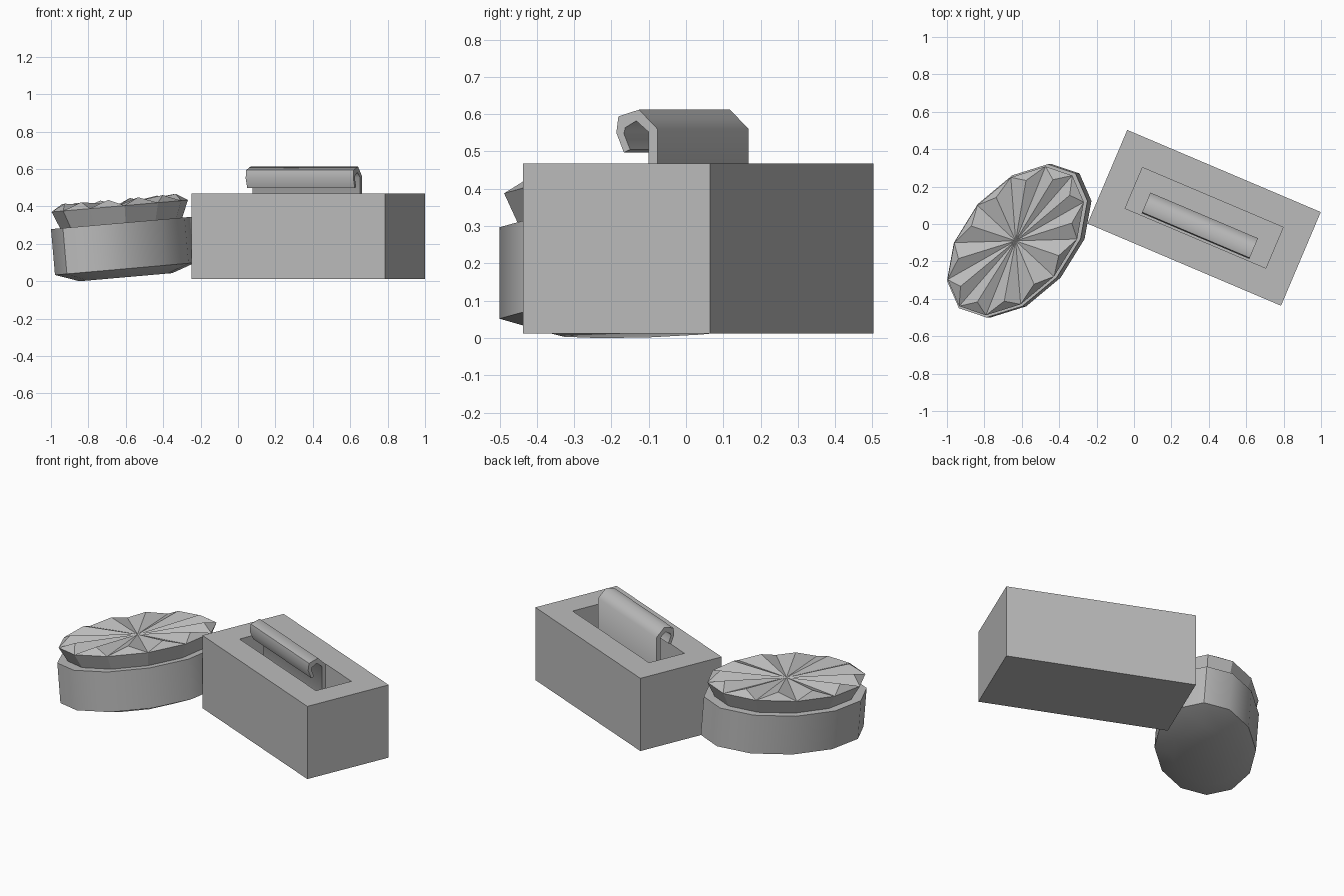
import bpy, bmesh, math
from mathutils import Vector, Matrix

cube = bpy.data.objects.get("Cube")
if cube:
    bpy.data.objects.remove(cube, do_unlink=True)

grey = bpy.data.materials.new("plain grey")
grey.use_nodes = True
grey.diffuse_color = (0.5, 0.5, 0.5, 1)
grey.node_tree.nodes["Principled BSDF"].inputs["Base Color"].default_value = grey.diffuse_color


def finish(name, bm, matrix=None, angle=None):
    bmesh.ops.recalc_face_normals(bm, faces=bm.faces)
    mesh = bpy.data.meshes.new(name)
    bm.to_mesh(mesh)
    bm.free()
    mesh.materials.append(grey)
    obj = bpy.data.objects.new(name, mesh)
    bpy.context.collection.objects.link(obj)
    if matrix:
        obj.matrix_world = matrix
    if angle:
        bpy.ops.object.select_all(action='DESELECT')
        obj.select_set(True)
        bpy.context.view_layer.objects.active = obj
        bpy.ops.object.shade_smooth_by_angle(angle=math.radians(angle))
    return obj


# Box with a recessed slot in its top
box_frame = Matrix.Translation((0.375, 0.033, 0)) @ Matrix.Rotation(math.radians(-23), 4, 'Z')
bm = bmesh.new()
bmesh.ops.create_cube(bm, size=1, matrix=Matrix.Translation((0, 0, 0.24))
                      @ Matrix.Diagonal((1.124, 0.544, 0.455, 1)))
bm.normal_update()
top = max(bm.faces, key=lambda f: f.calc_center_median().z)
bmesh.ops.inset_region(bm, faces=[top], thickness=0.217)
sunk = bmesh.ops.extrude_face_region(bm, geom=[top])
bmesh.ops.translate(bm, vec=(0, 0, -0.2),
                    verts=[v for v in sunk["geom"] if isinstance(v, bmesh.types.BMVert)])
if top.is_valid:
    bm.faces.remove(top)
finish("slotted_box", bm, box_frame)

# Curled sheet rising from the slot, a (y, z) profile pulled along the slot
outer = [(0.012, 0.27), (0.012, 0.56), (-0.042, 0.612), (-0.102, 0.594),
         (-0.108, 0.55), (-0.086, 0.497)]
inner = [(-0.068, 0.505), (-0.086, 0.548), (-0.082, 0.564), (-0.05, 0.582),
         (-0.015, 0.553), (-0.015, 0.27)]
bm = bmesh.new()
face = bm.faces.new([bm.verts.new((-0.317, y, z)) for y, z in outer + inner])
pulled = bmesh.ops.extrude_face_region(bm, geom=[face], use_keep_orig=True)
bmesh.ops.translate(bm, vec=(0.625, 0, 0),
                    verts=[v for v in pulled["geom"] if isinstance(v, bmesh.types.BMVert)])
finish("curled_sheet", bm, box_frame, 62)

# Oval tin: twelve-sided rings stacked along a slightly tilted axis
SIDES = 12
AXIS_A, AXIS_B = Vector((0.165, 0.41, 0)), Vector((0.34, 0.01, 0))
tin_frame = Matrix.Translation((-0.603, -0.09, 0.066)) @ Matrix.Rotation(math.radians(-5), 4, 'Y')


def ring(bm, scale, z, shift=0.0):
    verts = []
    for i in range(SIDES):
        a = math.tau * (i + shift) / SIDES
        verts.append(bm.verts.new((AXIS_A * math.cos(a) + AXIS_B * math.sin(a)) * scale
                                  + Vector((0, 0, z))))
    return verts


def bridge(bm, low, high):
    for i in range(SIDES):
        j = (i + 1) % SIDES
        bm.faces.new((low[i], low[j], high[j], high[i]))


# Tin body with a shallow rounded bottom
bm = bmesh.new()
levels = [ring(bm, s, z) for s, z in ((0.66, -0.045), (1, 0), (1, 0.246))]
bm.faces.new(levels[0])
bm.faces.new(levels[-1])
for low, high in zip(levels, levels[1:]):
    bridge(bm, low, high)
finish("tin_body", bm, tin_frame, 45)

# Flared lid with a pleated top
bm = bmesh.new()
neck, rim = ring(bm, 0.87, 0.246), ring(bm, 0.97, 0.337)
ridge = ring(bm, 0.82, 0.375, 0.5)
centre = bm.verts.new((0, 0, 0.342))
bm.faces.new(neck)
bridge(bm, neck, rim)
for i in range(SIDES):
    j = (i + 1) % SIDES
    bm.faces.new((centre, rim[i], ridge[i]))
    bm.faces.new((centre, ridge[i], rim[j]))
    bm.faces.new((rim[i], rim[j], ridge[i]))
finish("pleated_lid", bm, tin_frame)
